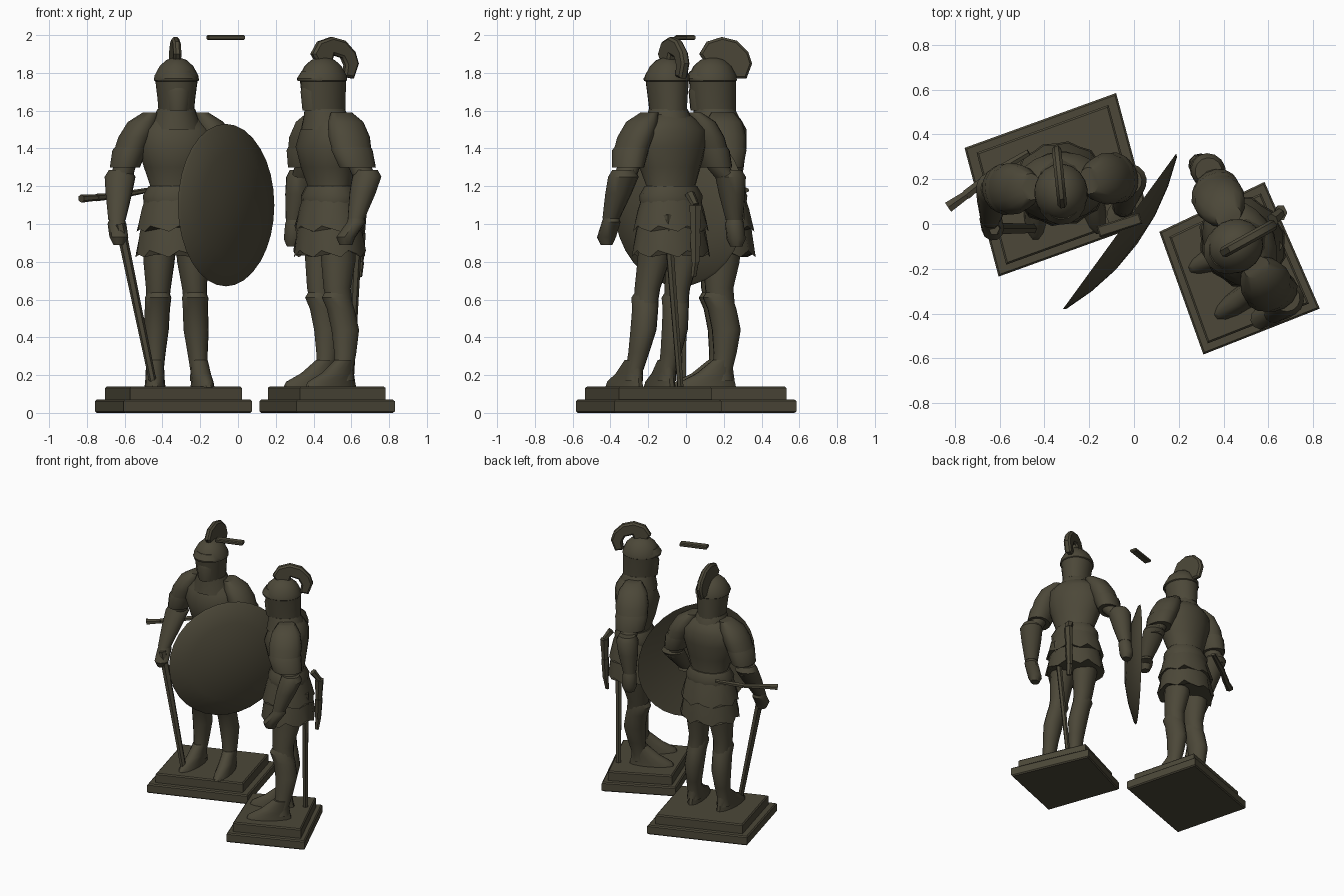
import bpy, bmesh, math
from mathutils import Matrix, Vector

if "Cube" in bpy.data.objects:
    bpy.data.objects.remove(bpy.data.objects["Cube"], do_unlink=True)

bronze = bpy.data.materials.new("dark olive bronze")
bronze.use_nodes = True
BRONZE = (0.072, 0.064, 0.04, 1)
bronze.diffuse_color = BRONZE
bronze.node_tree.nodes["Principled BSDF"].inputs["Base Color"].default_value = BRONZE


def finish(name, bm, place=Matrix(), angle=38):
    bmesh.ops.recalc_face_normals(bm, faces=bm.faces)
    mesh = bpy.data.meshes.new(name)
    bm.to_mesh(mesh)
    bm.free()
    mesh.transform(place)
    mesh.materials.append(bronze)
    mesh.shade_smooth()
    mesh.set_sharp_from_angle(angle=math.radians(angle))
    obj = bpy.data.objects.new(name, mesh)
    bpy.context.collection.objects.link(obj)


def loft(name, place, rings, sides=14, pleat=0, hem=0):
    """Stacked ellipses (x, y, z, rx, ry); pleat and hem ruffle the last ring."""
    bm = bmesh.new()
    loops = []
    for x, y, z, rx, ry in rings:
        last = len(loops) == len(rings) - 1
        loop = []
        for i in range(sides):
            a = 2 * math.pi * i / sides
            k = 1 + (pleat if last and i % 2 else 0)
            drop = hem * (i % 3) if last else 0
            loop.append(bm.verts.new((x + rx * k * math.cos(a), y + ry * k * math.sin(a), z - drop)))
        loops.append(loop)
    for a, b in zip(loops, loops[1:]):
        for i in range(sides):
            j = (i + 1) % sides
            bm.faces.new((a[i], a[j], b[j], b[i]))
    bm.faces.new(loops[0])
    bm.faces.new(loops[-1])
    finish(name, bm, place)


def slab(name, place, outline, direction, bevel):
    """Flat outline pushed along a direction, with its rim corners cut."""
    bm = bmesh.new()
    face = bm.faces.new([bm.verts.new(p) for p in outline])
    moved = bmesh.ops.extrude_face_region(bm, geom=[face])["geom"]
    bmesh.ops.translate(bm, vec=direction, verts=[v for v in moved if isinstance(v, bmesh.types.BMVert)])
    way = Vector(direction).normalized()
    rims = [e for e in bm.edges if abs((e.verts[0].co - e.verts[1].co).normalized().dot(way)) < 0.1]
    bmesh.ops.bevel(bm, geom=rims, offset=bevel, segments=1, affect='EDGES')
    finish(name, bm, place, 20 if bevel < 0.01 else 38)


def bar(name, start, end, wide, thin):
    """Tapered flat rod between two points."""
    a, b = Vector(start), Vector(end)
    d = b - a
    bm = bmesh.new()
    bmesh.ops.create_cone(bm, cap_ends=True, segments=6, radius1=1, radius2=0.75, depth=d.length,
                          matrix=Matrix.Diagonal((wide, thin, 1, 1)))
    place = Matrix.Translation((a + b) / 2) @ d.to_track_quat('Z', 'Y').to_matrix().to_4x4()
    finish(name, bm, place)


def at(x, y, z=0, turn=0):
    return Matrix.Translation((x, y, z)) @ Matrix.Rotation(math.radians(turn), 4, 'Z')


def swept(name, points, radii):
    """Chain of rods for bent slender parts."""
    for a, b, r in zip(points, points[1:], radii):
        bar(name, a, b, r, r * 0.8)


def plinth(name, corners):
    """Two stepped slabs on the same slightly skewed corners."""
    points = [Vector((*c, 0)) for c in corners]
    middle = sum(points, Vector()) / len(points)
    for tier, size, low, high in (("lower", 1, 0.0, 0.07), ("upper", 0.87, 0.06, 0.14)):
        outline = [middle + (p - middle) * size + Vector((0, 0, low)) for p in points]
        slab(f"{name}_plinth_{tier}", Matrix(), outline, (0, 0, high - low), 0.008)


def knight(name, M, feet, arms, crest_inside, crest_thick):
    # body armour
    loft(name + "_cuirass", M, [
        (0, 0, 1.12, 0.15, 0.115), (0, 0, 1.2, 0.135, 0.11), (0, -0.01, 1.3, 0.17, 0.135),
        (0, -0.015, 1.41, 0.205, 0.155), (0, 0, 1.5, 0.2, 0.14), (0, 0, 1.555, 0.14, 0.11),
        (0, -0.02, 1.59, 0.1, 0.09)], 18)
    loft(name + "_gorget", M, [
        (0, -0.02, 1.5, 0.14, 0.135), (0, -0.02, 1.56, 0.12, 0.125), (0, -0.03, 1.61, 0.1, 0.11)])
    loft(name + "_belt", M, [
        (0, 0, 1.11, 0.17, 0.14), (0, 0, 1.15, 0.175, 0.145), (0, 0, 1.2, 0.145, 0.12)])
    loft(name + "_upper_skirt", M, [
        (0, 0, 1.17, 0.15, 0.125), (0, 0, 1.08, 0.18, 0.155), (0, 0, 0.99, 0.2, 0.175)], 24, 0.05, 0.015)
    loft(name + "_lower_skirt", M, [
        (0, 0, 1.1, 0.16, 0.14), (0, 0, 0.96, 0.19, 0.17), (0, 0, 0.86, 0.205, 0.18)], 24, 0.06, 0.018)
    # helmet, peak and crest
    H = M @ at(0, -0.04)
    loft(name + "_helmet", H, [
        (0, 0.01, 1.6, 0.095, 0.115), (0, 0.005, 1.66, 0.1, 0.12), (0, 0, 1.755, 0.112, 0.125),
        (0, 0, 1.76, 0.12, 0.13), (0, 0, 1.785, 0.117, 0.127), (0, 0, 1.835, 0.09, 0.102),
        (0, 0, 1.868, 0.055, 0.065), (0, 0, 1.88, 0.02, 0.03)], 18)
    loft(name + "_helmet_peak", H, [
        (0, -0.03, 1.757, 0.108, 0.112), (0, -0.03, 1.77, 0.11, 0.115), (0, -0.02, 1.81, 0.09, 0.1)])
    loft(name + "_face_guard", H, [
        (0, -0.02, 1.6, 0.07, 0.098), (0, -0.02, 1.7, 0.085, 0.108), (0, -0.015, 1.725, 0.085, 0.105)])
    crest = [(-0.07, 1.9), (-0.03, 1.965), (0.05, 1.99), (0.13, 1.97), (0.19, 1.91), (0.21, 1.85), (0.18, 1.77),
             *crest_inside, (0.04, 1.83), (-0.03, 1.84)]
    slab(name + "_crest", H, [(-crest_thick / 2, y, z) for y, z in crest], (crest_thick, 0, 0), 0.012)
    # legs and feet
    for side, s, (fx, fy, turn) in zip(("right", "left"), (-1, 1), feet):
        def leg(z, r, back=0, deep=1.15):
            t = min(1, max(0, (0.9 - z) / 0.7))
            return (s * 0.085 * (1 - t) + fx * t, fy * t + back, z, r, r * deep)
        loft(f"{name}_{side}_thigh", M, [
            leg(0.95, 0.09), leg(0.8, 0.083), leg(0.66, 0.066, -0.015), leg(0.56, 0.06)])
        loft(f"{name}_{side}_greave", M, [
            leg(0.65, 0.055, -0.015), leg(0.61, 0.07, -0.023), leg(0.55, 0.067), leg(0.44, 0.067, 0.022),
            leg(0.32, 0.054, 0.015), leg(0.22, 0.045), leg(0.17, 0.05)])
        loft(f"{name}_{side}_foot", M @ at(fx, fy, 0, turn), [
            (0, -0.085, 0.135, 0.056, 0.16), (0, -0.08, 0.165, 0.052, 0.148),
            (0, -0.04, 0.21, 0.05, 0.1), (0, 0, 0.28, 0.046, 0.052)])
    # shoulders and arms
    for side, s, (elbow, wrist, hand) in zip(("right", "left"), (-1, 1), arms):
        ex, ey, ez = elbow
        wx, wy, wz = wrist
        hx, hy, hz = hand
        loft(f"{name}_{side}_pauldron", M, [
            (s * 0.13, 0, 1.59, 0.045, 0.06), (s * 0.175, 0, 1.54, 0.08, 0.1),
            (s * 0.215, 0, 1.46, 0.09, 0.117), (s * 0.245, 0, 1.38, 0.086, 0.11)])
        loft(f"{name}_{side}_shoulder_lame", M, [
            (s * 0.21, 0, 1.46, 0.07, 0.095), (s * 0.245, 0, 1.39, 0.092, 0.116),
            (s * 0.27, ey * 0.4, 1.3, 0.08, 0.103)])
        loft(f"{name}_{side}_upper_arm", M, [
            (s * 0.25, 0, 1.4, 0.065, 0.07), (s * 0.27, ey * 0.6, 1.31, 0.06, 0.065), (ex, ey, ez - 0.03, 0.06, 0.06)])
        loft(f"{name}_{side}_bracer", M, [
            (ex, ey, ez + 0.035, 0.06, 0.06), (ex, ey, ez, 0.082, 0.077),
            (ex * 0.6 + wx * 0.4, ey * 0.6 + wy * 0.4, ez * 0.6 + wz * 0.4, 0.07, 0.07),
            (wx, wy, wz, 0.046, 0.046)])
        loft(f"{name}_{side}_hand", M, [
            (wx, wy, wz + 0.02, 0.035, 0.038), (wx, wy, wz - 0.02, 0.05, 0.05),
            (hx, hy, hz + 0.04, 0.05, 0.052), (hx, hy, hz, 0.03, 0.036)], 10)


# shield bearer
knight("shield_bearer", at(-0.33, 0.18, 0, 6),
       [(-0.11, 0, -6), (0.125, 0, 6)],
       [((-0.295, 0.01, 1.25), (-0.325, -0.12, 1.02), (-0.32, -0.17, 0.89)),
        ((0.305, -0.02, 1.25), (0.27, -0.13, 1.09), (0.24, -0.17, 1.02))],
       [(0.1, 1.77)], 0.042)
plinth("shield_bearer", [(-0.605, -0.235), (0.074, 0.01), (-0.08, 0.585), (-0.757, 0.34)])
bar("drawn_sword_blade", (-0.625, -0.02, 1.0), (-0.445, -0.02, 0.14), 0.03, 0.026)
swept("sword_guard", [(-0.83, 0.075, 1.135), (-0.75, 0.13, 1.14), (-0.64, 0.22, 1.15), (-0.47, 0.32, 1.18)],
      [0.028, 0.025, 0.022])

# round domed shield, turned towards its outer side
shield = bmesh.new()
rings = [(0, 0.085), (0.15, 0.075), (0.29, 0.045), (0.42, 0), (0.43, -0.012), (0.28, 0.015), (0, 0.045)]
verts = [shield.verts.new((r, 0, h)) for r, h in rings]
edges = [shield.edges.new(pair) for pair in zip(verts, verts[1:])]
bmesh.ops.spin(shield, geom=verts + edges, cent=(0, 0, 0), axis=(0, 0, 1), angle=2 * math.pi, steps=32)
bmesh.ops.remove_doubles(shield, verts=shield.verts, dist=0.0005)
facing = Vector((0.81, -0.59, 0)).to_track_quat('Z', 'Y').to_matrix().to_4x4()
finish("round_shield", shield, Matrix.Translation((-0.055, -0.04, 1.1)) @ facing)

# second guard, turned sideways
knight("guard", at(0.485, -0.08, 0, -61),
       [(0.01, -0.03, -4), (0.21, -0.03, 6)],
       [((-0.35, 0.02, 1.25), (-0.385, 0, 1.02), (-0.395, 0, 0.88)),
        ((0.315, 0.05, 1.25), (0.345, -0.03, 1.03), (0.34, -0.09, 0.89))],
       [(0.12, 1.78), (0.13, 1.84), (0.11, 1.88), (0.06, 1.895)], 0.05)
plinth("guard", [(0.113, -0.035), (0.31, -0.583), (0.83, -0.378), (0.583, 0.188)])
bar("hanging_scabbard", (0.64, -0.1, 1.05), (0.593, -0.03, 0.14), 0.026, 0.022)
swept("scabbard_strap", [(0.62, 0.02, 1.16), (0.655, 0.05, 1.1), (0.65, 0.05, 0.95), (0.645, 0.05, 0.8), (0.64, 0.04, 0.72)],
      [0.03, 0.037, 0.033, 0.024])

# loose slat above the figures
slab("loose_slat", at(-0.065, -0.005, 1.974, 18),
     [(-0.1, -0.025, 0), (0.1, -0.025, 0), (0.1, 0.025, 0), (-0.1, 0.025, 0)], (0, 0, 0.026), 0.006)
